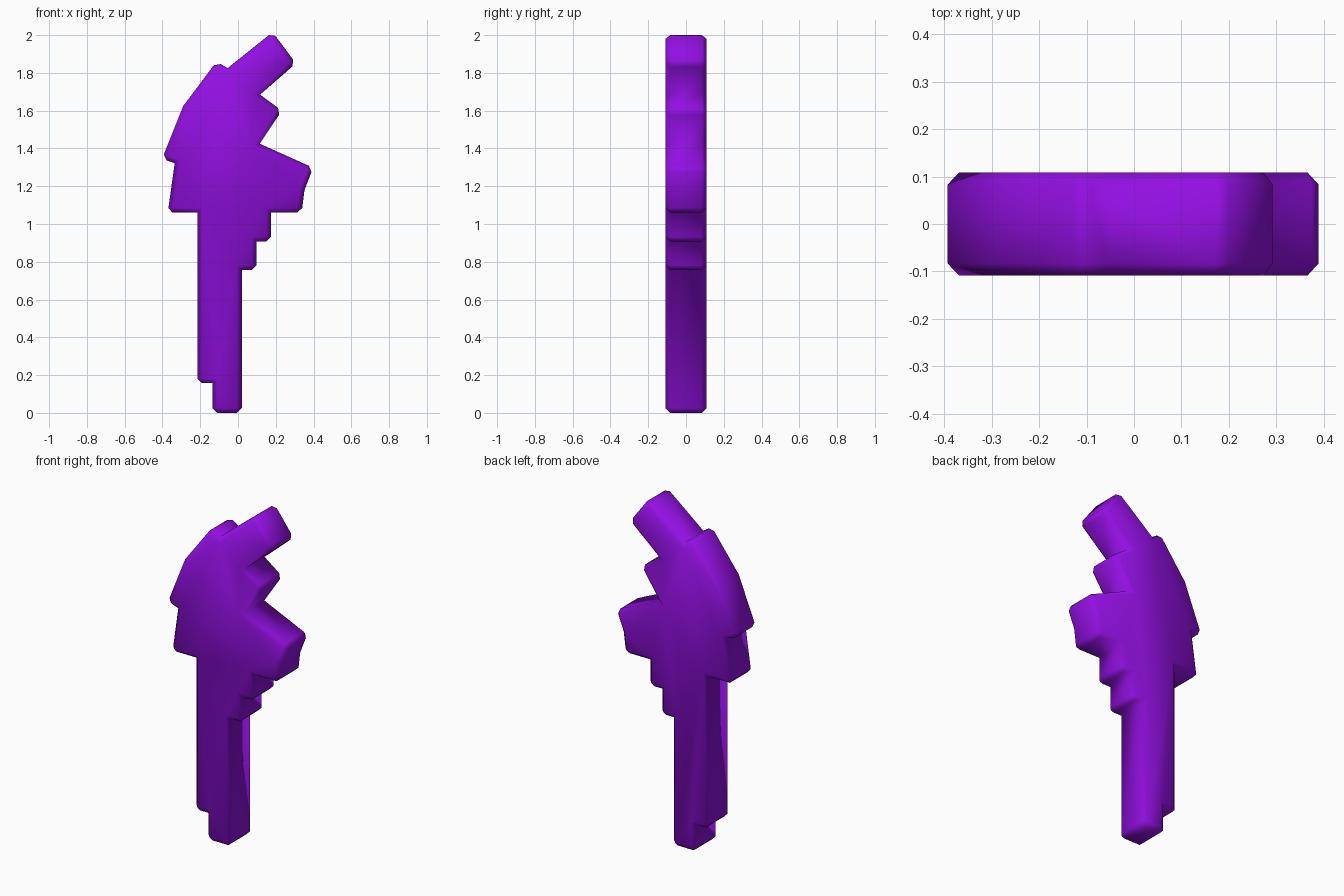
import bpy
import bmesh

cube = bpy.data.objects.get("Cube")
if cube:
    bpy.data.objects.remove(cube, do_unlink=True)

HALF_DEPTH = 0.108
CHAMFER = 0.025


def make_material(name, color):
    mat = bpy.data.materials.new(name)
    mat.use_nodes = True
    mat.diffuse_color = color
    mat.node_tree.nodes["Principled BSDF"].inputs["Base Color"].default_value = color
    return mat


# Outline, counter-clockwise seen from the front
shaft_right = [(-.135, 0), (.02, 0), (.02, .757), (.097, .757),
               (.097, .907), (.175, .907), (.175, 1.06)]
side_block = [(.337, 1.06), (.352, 1.18), (.398, 1.298), (.115, 1.425)]
small_tooth = [(.232, 1.6), (.117, 1.685)]
long_prong = [(.307, 1.85), (.183, 2.016), (-.055, 1.825)]
curved_back = [(-.113, 1.86), (-.29, 1.625), (-.402, 1.345), (-.335, 1.322)]
shaft_left = [(-.372, 1.06), (-.215, 1.06), (-.215, .157), (-.135, .157)]
outline = shaft_right + side_block + small_tooth + long_prong + curved_back + shaft_left

# Extrude the outline into a slab
bm = bmesh.new()
front = bm.faces.new([bm.verts.new((x, -HALF_DEPTH, z)) for x, z in outline])
grown = bmesh.ops.extrude_face_region(bm, geom=[front], use_keep_orig=True)
moved = [v for v in grown["geom"] if isinstance(v, bmesh.types.BMVert)]
bmesh.ops.translate(bm, verts=moved, vec=(0, 2 * HALF_DEPTH, 0))
bmesh.ops.recalc_face_normals(bm, faces=bm.faces)

# Chamfer the rims and the outward corners, leaving inner corners sharp
edges = [e for e in bm.edges if e.calc_face_angle_signed() > 0.4]
bmesh.ops.bevel(bm, geom=edges, offset=CHAMFER, offset_type='OFFSET', segments=1,
                profile=0.5, affect='EDGES', clamp_overlap=True)
bmesh.ops.recalc_face_normals(bm, faces=bm.faces)
for face in bm.faces:
    face.smooth = True

mesh = bpy.data.meshes.new("key_blade")
bm.to_mesh(mesh)
bm.free()
mesh.materials.append(make_material("purple", (.29, .005, .76, 1)))
blade = bpy.data.objects.new("key_blade", mesh)
bpy.context.collection.objects.link(blade)
